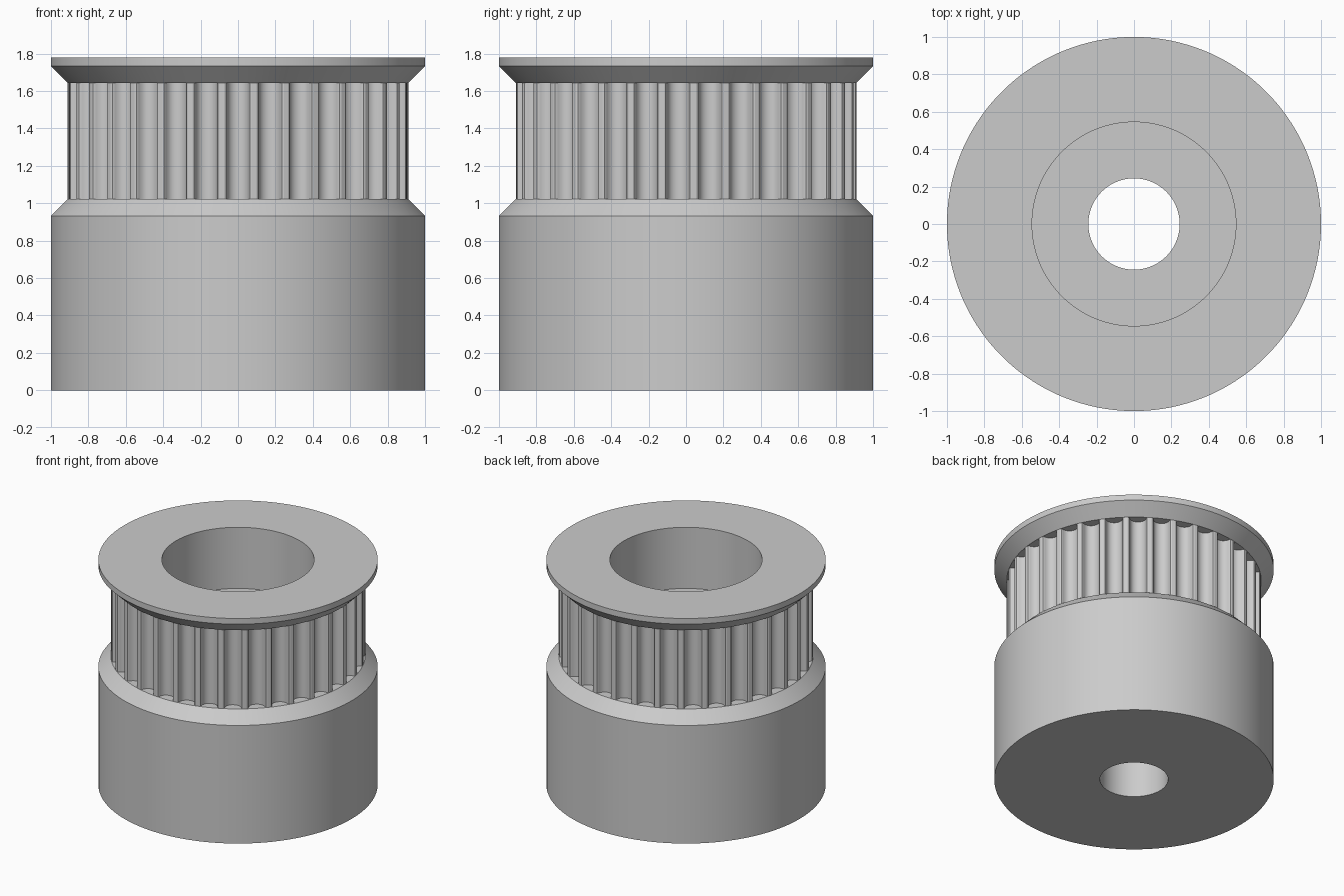
import bpy
import bmesh
from math import sin, cos, pi, sqrt, radians

if "Cube" in bpy.data.objects:
    bpy.data.objects.remove(bpy.data.objects["Cube"], do_unlink=True)

TEETH = 33
SEGMENTS = TEETH * 4
RIM, BAND, BORE, POCKET = 1.0, 0.911, 0.244, 0.545
ROOT = 0.835                      # just under the groove bottoms
BAND_LOW, BAND_HIGH = 1.022, 1.644

metal = bpy.data.materials.new("grey metal")
metal.use_nodes = True
GREY = (0.6, 0.6, 0.6, 1)
metal.diffuse_color = GREY
metal.node_tree.nodes["Principled BSDF"].inputs["Base Color"].default_value = GREY


def skin_rings(name, rings, smooth_angle):
    """Join successive closed rings of points with quads."""
    bm = bmesh.new()
    loops = [[bm.verts.new(p) for p in ring] for ring in rings]
    for low, high in zip(loops, loops[1:]):
        n = len(low)
        for i in range(n):
            j = (i + 1) % n
            bm.faces.new((low[i], low[j], high[j], high[i]))
    mesh = bpy.data.meshes.new(name)
    bm.to_mesh(mesh)
    bm.free()
    mesh.materials.append(metal)
    obj = bpy.data.objects.new(name, mesh)
    bpy.context.collection.objects.link(obj)
    bpy.ops.object.select_all(action='DESELECT')
    obj.select_set(True)
    bpy.context.view_layer.objects.active = obj
    bpy.ops.object.shade_smooth_by_angle(angle=radians(smooth_angle))
    return obj


def circle(r, z):
    return [(r * cos(2 * pi * i / SEGMENTS), r * sin(2 * pi * i / SEGMENTS), z)
            for i in range(SEGMENTS)]


# Turned body: flange, bearing pocket, bore and hub
profile = [
    (ROOT, BAND_HIGH), (BAND, BAND_HIGH), (RIM, 1.733), (RIM, 1.778),
    (POCKET, 1.778), (POCKET, 1.295), (BORE, 1.295), (BORE, 0),
    (RIM, 0), (RIM, 0.933), (BAND, BAND_LOW), (ROOT, BAND_LOW),
]
skin_rings("pulley_body", [circle(r, z) for r, z in profile], 20)

# Half groove section, from lip to bottom: (half width, depth)
half = [(0.0753, 0), (0.0653, 0.0033), (0.0603, 0.0116), (0.0583, 0.0212),
        (0.0552, 0.0305), (0.0508, 0.0394), (0.0455, 0.048),
        (0.0361, 0.0566), (0.025, 0.0629), (0.0128, 0.0667), (0, 0.068)]
groove = [(-w, d) for w, d in half] + [(w, d) for w, d in half[-2::-1]]
lip = sqrt(BAND ** 2 - half[0][0] ** 2)

# Toothed band: the groove repeated round the axis, first one facing front
outline = []
for k in range(TEETH):
    a = 2 * pi * k / TEETH
    for w, d in groove:
        x, y = w, d - lip
        outline.append((x * cos(a) - y * sin(a), x * sin(a) + y * cos(a)))
skin_rings("toothed_band",
           [[(x, y, z) for x, y in outline] for z in (BAND_LOW, BAND_HIGH)], 20)
